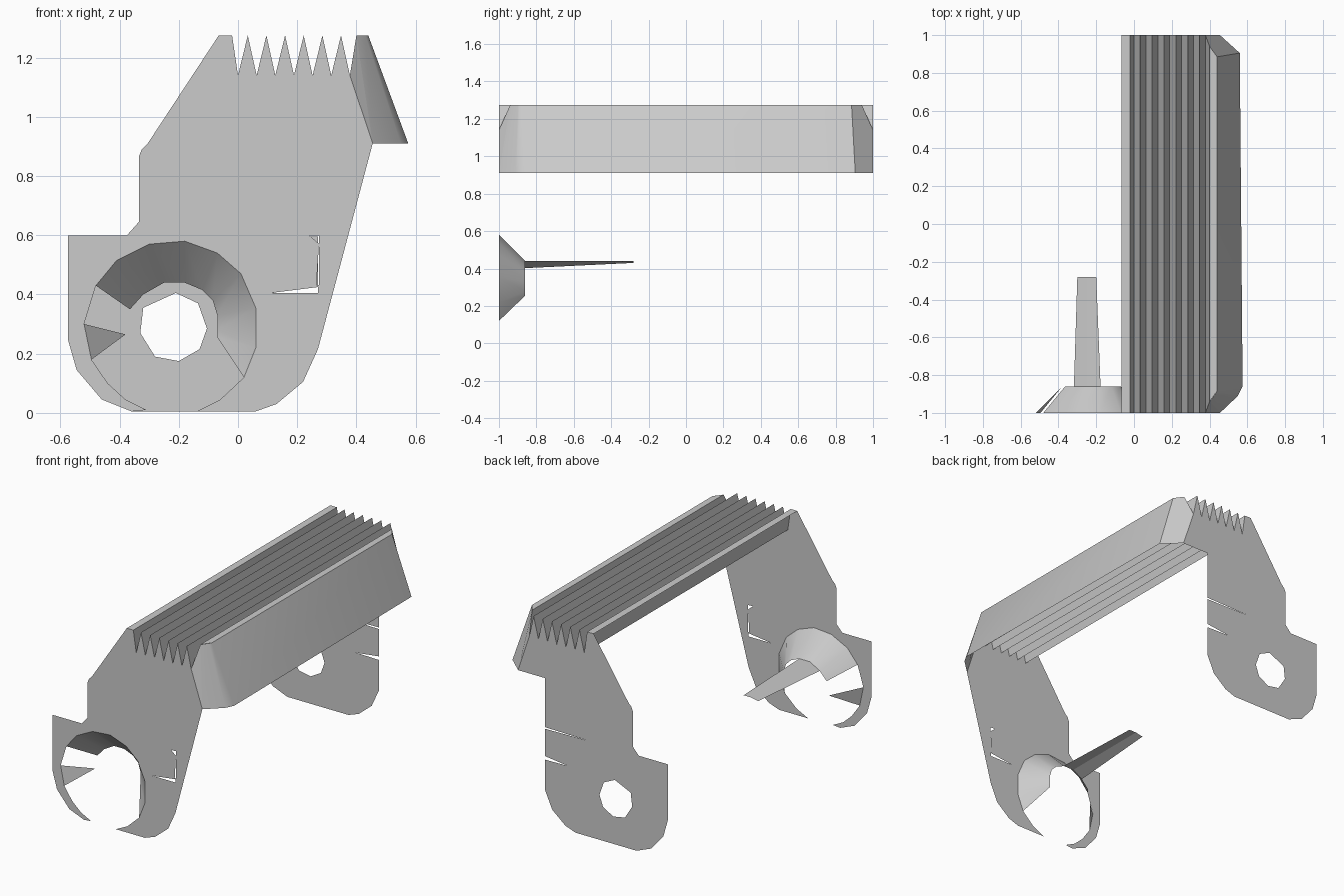
import bpy
import bmesh
from mathutils import Vector
from mathutils.geometry import tessellate_polygon

cube = bpy.data.objects.get("Cube")
if cube:
    bpy.data.objects.remove(cube, do_unlink=True)

grey = bpy.data.materials.new("plain_grey")
grey.use_nodes = True
colour = (0.6, 0.6, 0.6, 1)
grey.diffuse_color = colour
grey.node_tree.nodes["Principled BSDF"].inputs["Base Color"].default_value = colour

TOP, VALLEY, FLANGE_Z = 1.275, 1.14, 0.91
FRONT, BACK, THROAT_Y = -1, 1, -0.86


def sheet(name, verts, faces, smooth=False):
    mesh = bpy.data.meshes.new(name)
    mesh.from_pydata([tuple(v) for v in verts], [], faces)
    mesh.materials.append(grey)
    obj = bpy.data.objects.new(name, mesh)
    bpy.context.collection.objects.link(obj)
    if smooth:
        bpy.ops.object.select_all(action='DESELECT')
        obj.select_set(True)
        bpy.context.view_layer.objects.active = obj
        bpy.ops.object.shade_smooth_by_angle(angle=0.7)
    return obj


def strip(name, row_a, row_b, smooth=False):
    """Quads bridging two rows of points."""
    n = len(row_a)
    faces = [(i, i + 1, n + i + 1, n + i) for i in range(n - 1)]
    return sheet(name, row_a + row_b, faces, smooth)


def plate(name, loops, y, facing):
    """Flat upright plate with cut-outs, facing -y or +y."""
    loops = [[Vector((x, z, 0)) for x, z in loop] for loop in loops]
    flat = [p for loop in loops for p in loop]
    faces = []
    for a, b, c in tessellate_polygon(loops):
        turn = (flat[b] - flat[a]).cross(flat[c] - flat[a]).z
        faces.append((a, b, c) if turn * facing < 0 else (c, b, a))
    return sheet(name, [(p.x, y, p.y) for p in flat], faces)


def at(points, y):
    return [(x, y, z) for x, z in points]


# Shared outlines
ridges = [(-0.065, TOP), (-0.02, TOP), (0, VALLEY)]
for i in range(6):
    ridges += [(0.033 + 0.063 * i, TOP), (0.063 * (i + 1), VALLEY)]
shoulder = [(-0.575, 0.25), (-0.575, 0.6), (-0.375, 0.6), (-0.335, 0.645),
            (-0.335, 0.865), (-0.325, 0.89), (-0.305, 0.91)]
corner_right = [(0.27, 0.215), (0.22, 0.105), (0.13, 0.03), (0.06, 0.005)]
corner_left = [(-0.36, 0.005), (-0.46, 0.045), (-0.545, 0.145)]
rim = [(-0.48, 0.43), (-0.41, 0.515), (-0.3, 0.57), (-0.18, 0.58), (-0.07, 0.54),
       (0.01, 0.47), (0.06, 0.355), (0.06, 0.22), (0.02, 0.12)]
throat = [(-0.365, 0.35), (-0.32, 0.4), (-0.25, 0.44), (-0.18, 0.44), (-0.12, 0.415),
          (-0.085, 0.38), (-0.07, 0.33), (-0.07, 0.28), (-0.07, 0.255)]

# Front plate, open at the bottom around the funnel
opening = [(-0.14, 0.005), (-0.06, 0.045)] + rim[::-1] + [
    (-0.52, 0.3), (-0.495, 0.18), (-0.44, 0.1), (-0.38, 0.045), (-0.31, 0.01)]
slits = [[(0.24, 0.6), (0.273, 0.6), (0.273, 0.572)],
         [(0.273, 0.565), (0.265, 0.432), (0.273, 0.432)],
         [(0.11, 0.405), (0.27, 0.405), (0.27, 0.425)]]
front = shoulder + ridges + [(0.455, FLANGE_Z)] + corner_right + opening + corner_left
plate("front_plate", [front] + slits, FRONT, 1)

# Back plate with an eight-sided hole and two edge slits
edge = [(0.455, FLANGE_Z), (0.27, FLANGE_Z), (0.27, 0.605), (-0.03, 0.6), (0.27, 0.595),
        (0.27, 0.425), (0.11, 0.406), (0.27, 0.403)]
hole = [(-0.21, 0.405), (-0.32, 0.355), (-0.33, 0.27), (-0.28, 0.19),
        (-0.2, 0.175), (-0.13, 0.215), (-0.105, 0.285), (-0.135, 0.37)]
plate("back_plate", [shoulder + ridges + edge + corner_right + corner_left, hole], BACK, -1)

# Ridged top sheet, its last wall narrowing towards the cut corners
strip("ridged_top", at(ridges, FRONT), at(ridges, BACK))
last = ridges[-1][0]
profile_front = [(last, FRONT, VALLEY), (0.40, -0.94, TOP), (0.44, -0.885, TOP)]
profile_back = [(x, -y, z) for x, y, z in profile_front]
strip("last_ridge", profile_front, profile_back)

# Sloping side flange with blended front corner and bevelled back corner
flange_top = [(0.40, -0.94, TOP), (0.43, -0.9, TOP), (0.44, -0.885, TOP), (0.44, 0.885, TOP)]
flange_low = [(0.455, FRONT, FLANGE_Z), (0.55, -0.91, FLANGE_Z),
              (0.575, -0.86, FLANGE_Z), (0.56, 0.905, FLANGE_Z)]
strip("side_flange", flange_low, flange_top, True)
sheet("front_corner", [profile_front[0], flange_low[0], flange_top[0]], [(0, 1, 2)])
sheet("back_corner", [flange_low[-1], (0.455, BACK, FLANGE_Z)] + profile_back,
      [(0, 1, 2, 3, 4)])

# Funnel, loose fin beside it and tongue reaching inwards
strip("funnel", at(rim, FRONT), at(throat, THROAT_Y), True)
sheet("funnel_fin", [(-0.52, FRONT, 0.3), (-0.495, FRONT, 0.18), (-0.38, THROAT_Y, 0.265)],
      [(0, 1, 2)])
strip("tongue", at([(-0.318, 0.402), (-0.25, 0.44), (-0.177, 0.44)], THROAT_Y),
      at([(-0.3, 0.43), (-0.25, 0.44), (-0.2, 0.44)], -0.28))
